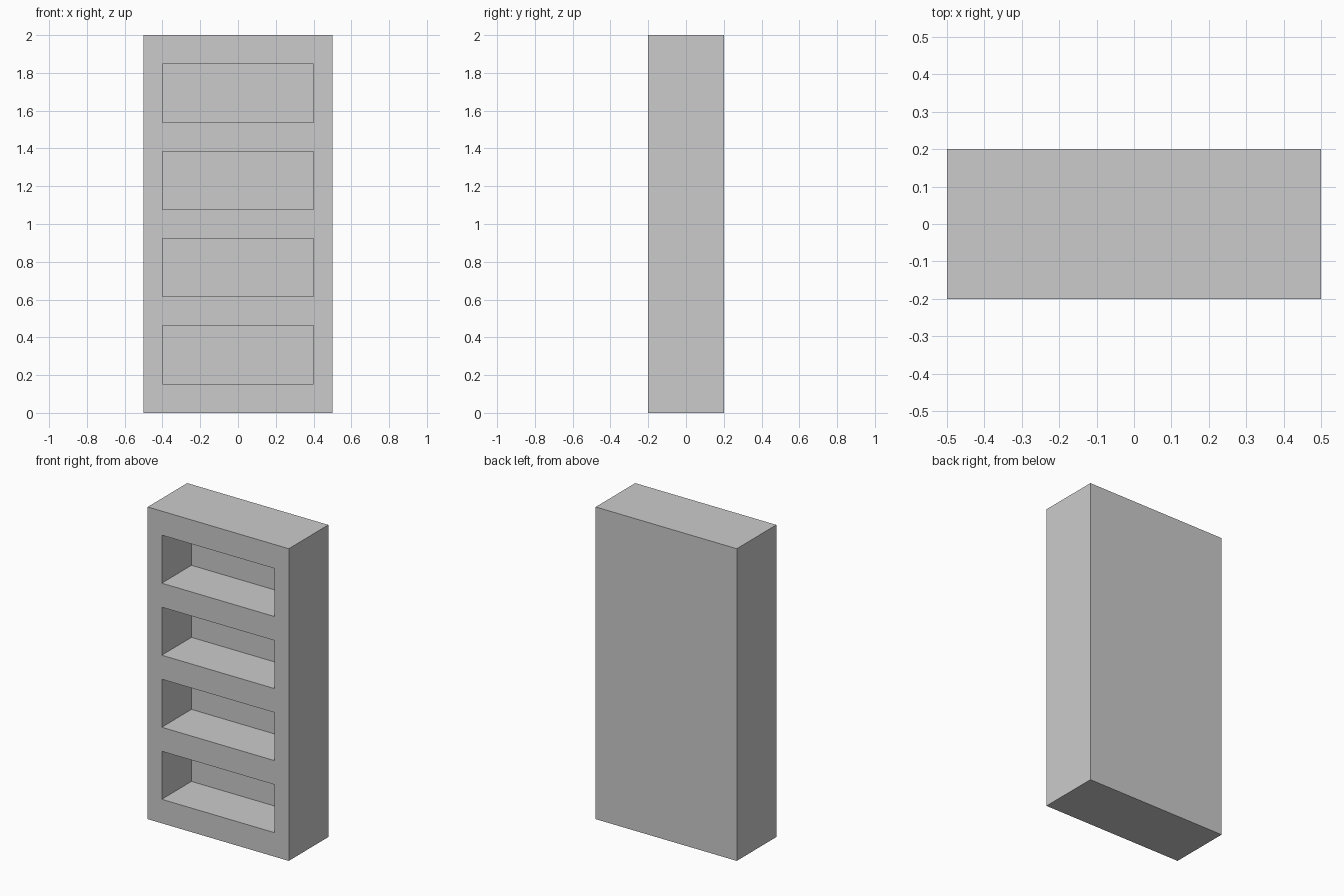
import bpy

if "Cube" in bpy.data.objects:
    bpy.data.objects.remove(bpy.data.objects["Cube"])

WIDTH, DEPTH, HEIGHT = 1.0, 0.4, 2.0
SHELVES = 4
BOARD = HEIGHT / (3 * SHELVES + 1)   # board thickness; each opening is twice as tall
OPENING = 2 * BOARD
SIDE = 0.1                           # side wall and back panel thickness


def box(name, x, y, z):
    """Box from (min, max) pairs on each axis."""
    bpy.ops.mesh.primitive_cube_add(size=1)
    ob = bpy.context.object
    ob.name = name
    for v in ob.data.vertices:
        v.co = [r[1] if c > 0 else r[0] for c, r in zip(v.co, (x, y, z))]
    return ob


# Solid bookcase body
body = box("bookcase_body", (-WIDTH / 2, WIDTH / 2), (-DEPTH / 2, DEPTH / 2), (0, HEIGHT))

# Compartment cutter, repeated up the front
cutter = box("compartment_cutter", (-WIDTH / 2 + SIDE, WIDTH / 2 - SIDE),
             (-DEPTH / 2 - 0.1, DEPTH / 2 - SIDE), (BOARD, BOARD + OPENING))
array = cutter.modifiers.new("compartments", 'ARRAY')
array.count = SHELVES
array.use_relative_offset = False
array.use_constant_offset = True
array.constant_offset_displace = (0, 0, BOARD + OPENING)
cutter.hide_render = True
cutter.display_type = 'WIRE'

# Hollow out the open shelves, leaving the back panel closed
cut = body.modifiers.new("open_shelves", 'BOOLEAN')
cut.operation = 'DIFFERENCE'
cut.solver = 'EXACT'
cut.object = cutter
